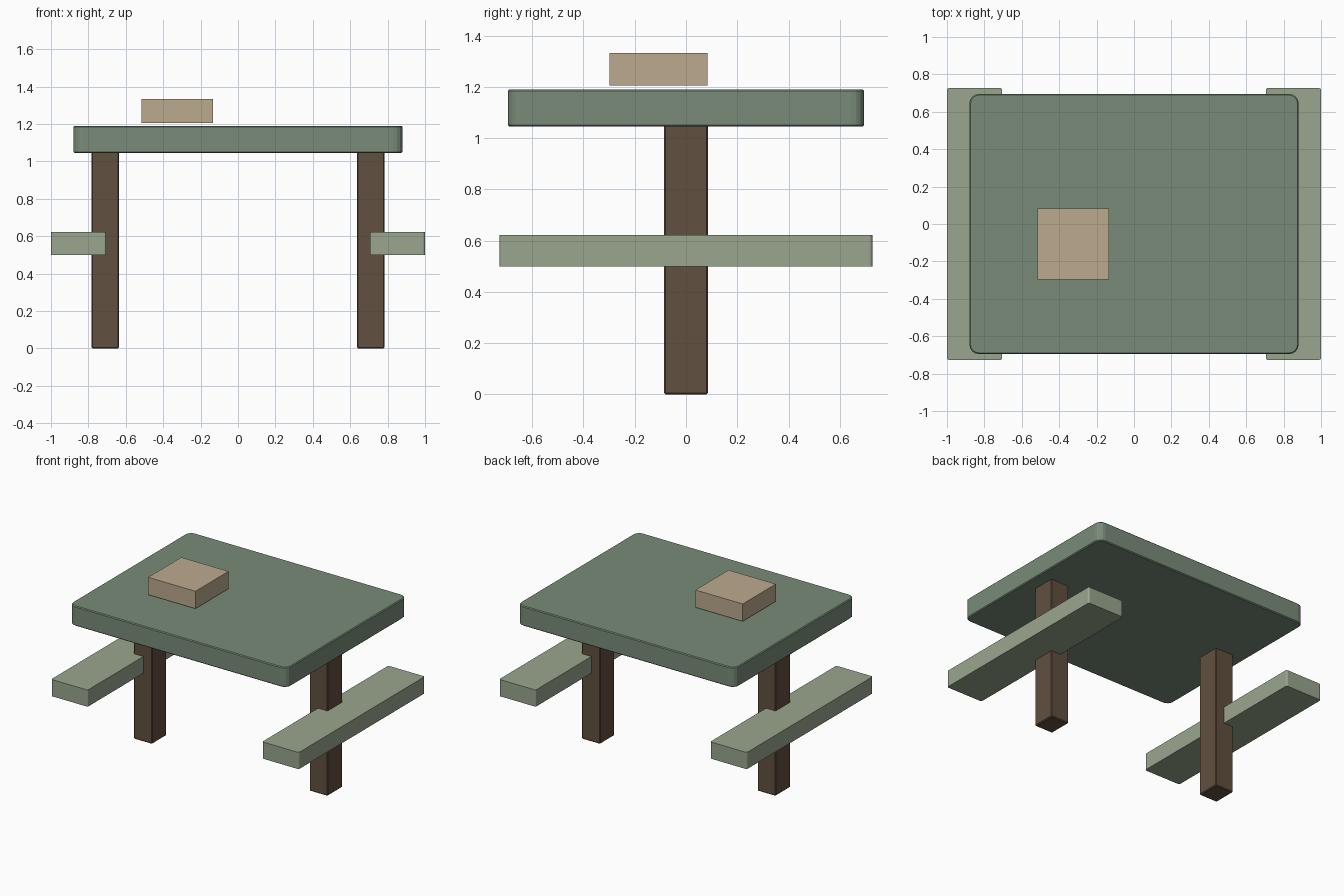
import bpy, bmesh
from mathutils import Vector

if "Cube" in bpy.data.objects:
    bpy.data.objects.remove(bpy.data.objects["Cube"])


def material(name, color):
    m = bpy.data.materials.new(name)
    m.diffuse_color = (*color, 1)
    m.use_nodes = True
    m.node_tree.nodes["Principled BSDF"].inputs["Base Color"].default_value = m.diffuse_color
    return m


def block(name, lo, hi, mat, corner=0.0, edge=0.0):
    """Box between two corners: rounded upright edges, then a fine edge bevel."""
    lo, hi = Vector(lo), Vector(hi)
    center, size = (lo + hi) / 2, hi - lo
    bm = bmesh.new()
    bmesh.ops.create_cube(bm, size=1)
    bmesh.ops.scale(bm, vec=size, verts=bm.verts)
    if corner:
        upright = [e for e in bm.edges
                   if abs(e.verts[0].co.z - e.verts[1].co.z) > size.z * 0.5]
        bmesh.ops.bevel(bm, geom=upright, offset=corner, segments=4,
                        profile=0.5, affect='EDGES')
    mesh = bpy.data.meshes.new(name)
    bm.to_mesh(mesh)
    bm.free()
    mesh.materials.append(mat)
    obj = bpy.data.objects.new(name, mesh)
    obj.location = center
    bpy.context.collection.objects.link(obj)
    if edge:
        bev = obj.modifiers.new("edge_bevel", 'BEVEL')
        bev.width = edge
        bev.segments = 1
        bev.limit_method = 'ANGLE'
        bev.angle_limit = 0.7
    return obj


top_green = material("table_green", (0.19, 0.26, 0.19))
bench_green = material("bench_green", (0.32, 0.38, 0.27))
wood = material("dark_wood", (0.12, 0.08, 0.05))
tan = material("tan", (0.50, 0.40, 0.27))

# Table top with rounded corners
block("table_top", (-0.88, -0.695, 1.045), (0.88, 0.695, 1.19), top_green,
      corner=0.05, edge=0.006)

# Posts and bench planks on each side
for side, s in (("left", -1), ("right", 1)):
    def span(a, b):
        return sorted((s * a, s * b))
    x0, x1 = span(0.635, 0.783)
    block(side + "_post", (x0, -0.085, 0), (x1, 0.085, 1.06), wood, edge=0.006)
    x0, x1 = span(0.705, 1.0)
    block(side + "_bench", (x0, -0.727, 0.5), (x1, 0.727, 0.622), bench_green,
          corner=0.012)

# Box hovering just above the table top
block("box", (-0.517, -0.298, 1.205), (-0.135, 0.084, 1.332), tan)
